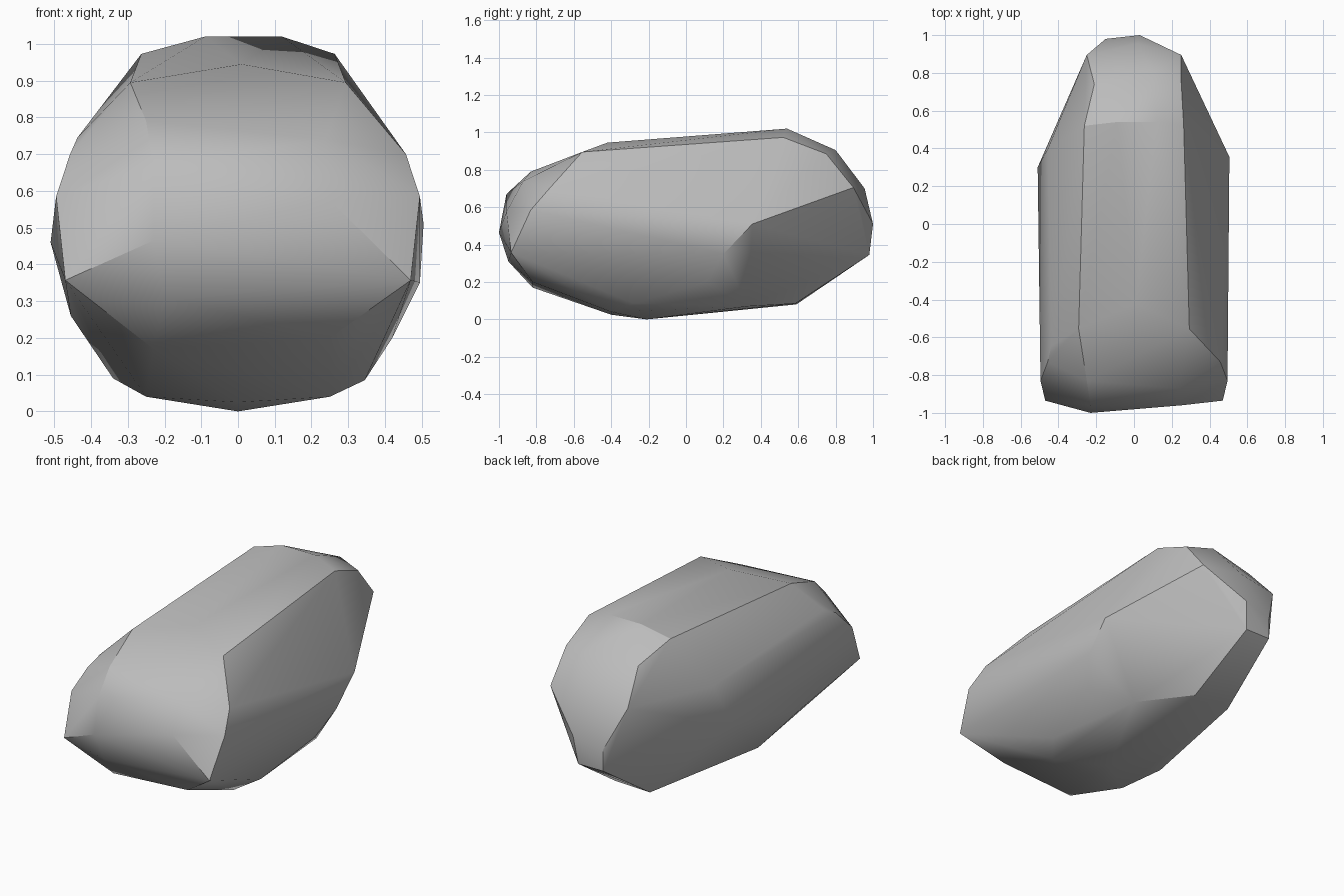
import bpy
import bmesh
import math

cube = bpy.data.objects.get("Cube")
if cube:
    bpy.data.objects.remove(cube, do_unlink=True)

# Stone colour
stone = bpy.data.materials.new("stone_grey")
stone.use_nodes = True
grey = (0.5, 0.5, 0.5, 1)
stone.diffuse_color = grey
stone.node_tree.nodes["Principled BSDF"].inputs["Base Color"].default_value = grey

# Corners that come in left and right pairs: half width, y, z
pairs = [
    (.47, -.935, .357), (.495, -.83, .585), (.457, -.73, .7),
    (.293, -.555, .895), (.25, -.4, .04), (.263, .52, .973),
    (.25, .895, .705),
]
# Corners that differ from side to side: x, y, z
singles = [
    # front nose
    (-.23, -1, .465), (.25, -.96, .575), (-.23, -.96, .67), (.24, -.87, .74),
    (-.25, -.83, .79), (-.2, -.95, .31), (-.23, -.82, .17), (.25, -.82, .2),
    (-.437, -.645, .745),
    # ridge and keel
    (.01, -.42, .945), (-.09, .54, 1.02), (.12, .54, 1.02),
    (0, -.21, 0), (0, -.4, .025), (.275, .33, .07),
    (-.18, .59, .08), (.05, .585, .085),
    # left flank
    (.505, .355, .51), (.495, .2, .35), (.42, .11, .2), (.345, -.28, .085),
    # right flank
    (-.51, .3, .46), (-.455, .4, .7), (-.455, -.41, .26), (-.34, -.18, .09),
    # rear cap
    (.25, .75, .885), (.1, .8, .905), (-.21, .74, .885), (.02, .955, .7),
    (.03, 1, .51), (.05, .975, .44), (.01, .98, .345),
    (-.15, .98, .345), (-.15, .98, .47),
]

# Boulder: the faceted skin stretched over its corners
bm = bmesh.new()
for x, y, z in pairs:
    for side in (-1, 1):
        bm.verts.new((side * x, y, z))
for corner in singles:
    bm.verts.new(corner)
bmesh.ops.convex_hull(bm, input=bm.verts[:])
loose = [v for v in bm.verts if not v.link_faces]
bmesh.ops.delete(bm, geom=loose, context="VERTS")
bmesh.ops.recalc_face_normals(bm, faces=bm.faces[:])

mesh = bpy.data.meshes.new("boulder")
bm.to_mesh(mesh)
bm.free()
mesh.materials.append(stone)
boulder = bpy.data.objects.new("boulder", mesh)
bpy.context.collection.objects.link(boulder)

# Soft facets with crisp steep edges
bpy.context.view_layer.objects.active = boulder
boulder.select_set(True)
bpy.ops.object.shade_smooth_by_angle(angle=math.radians(28))
